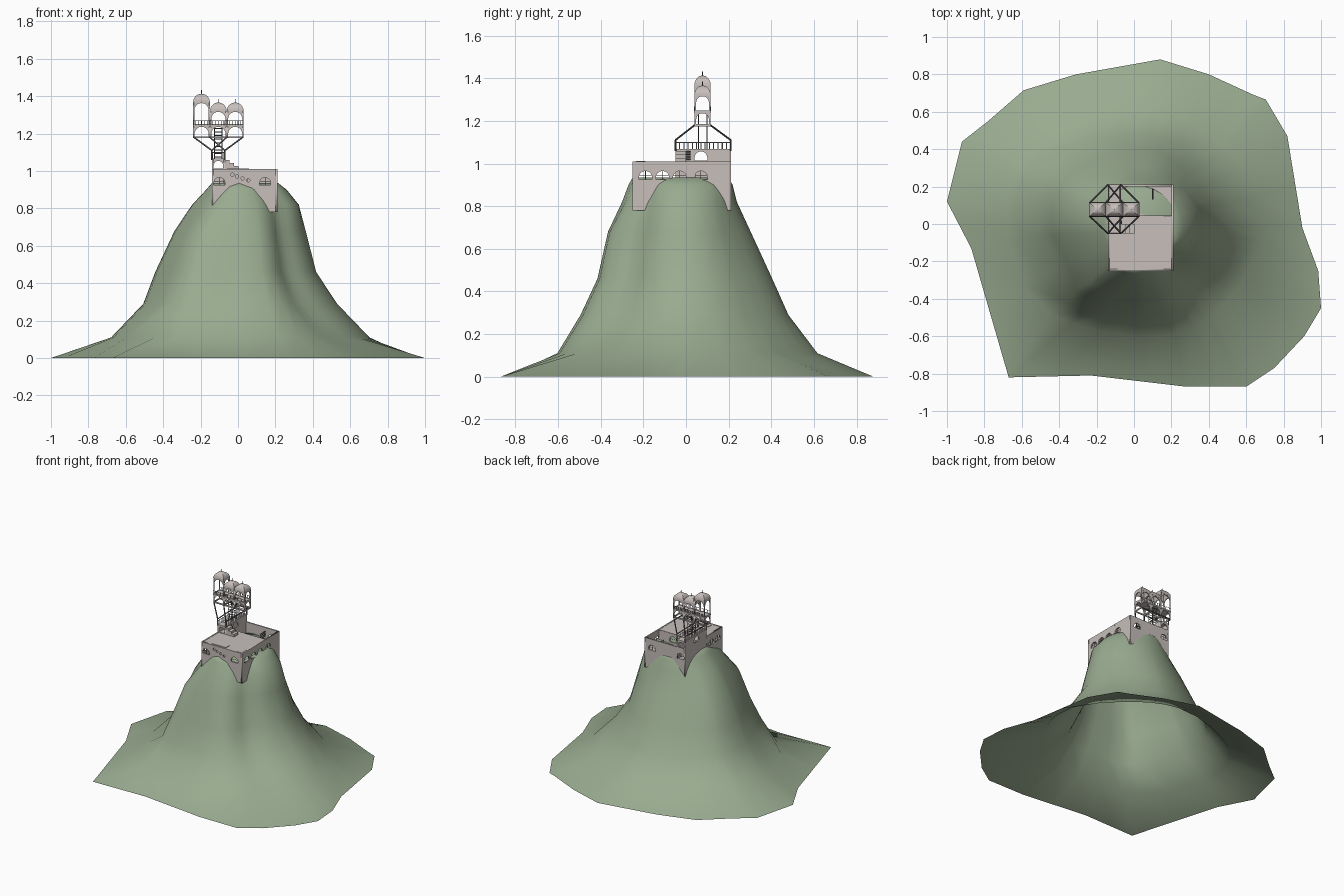
import bpy, bmesh, math
from mathutils import Vector, Matrix

if "Cube" in bpy.data.objects:
    bpy.data.objects.remove(bpy.data.objects["Cube"])


def material(name, rgb):
    m = bpy.data.materials.new(name)
    m.use_nodes = True
    m.diffuse_color = (*rgb, 1)
    m.node_tree.nodes["Principled BSDF"].inputs["Base Color"].default_value = (*rgb, 1)
    return m


GRASS = material("grass green", (0.32, 0.41, 0.28))
STONE = material("pale stone", (0.57, 0.52, 0.50))
IRON = material("dark iron", (0.12, 0.12, 0.12))


def link(name, mesh, mat):
    mesh.materials.clear()
    mesh.materials.append(mat)
    ob = bpy.data.objects.new(name, mesh)
    bpy.context.collection.objects.link(ob)
    return ob


def finish(name, bm, mat):
    mesh = bpy.data.meshes.new(name)
    bmesh.ops.recalc_face_normals(bm, faces=bm.faces)
    bm.to_mesh(mesh)
    bm.free()
    return link(name, mesh, mat)


def boxes(name, spans, mat=STONE):
    """Boxes given as (x0, x1, y0, y1, z0, z1), in one object."""
    bm = bmesh.new()
    for x0, x1, y0, y1, z0, z1 in spans:
        m = Matrix.Translation(((x0 + x1) / 2, (y0 + y1) / 2, (z0 + z1) / 2))
        bmesh.ops.create_cube(bm, size=1, matrix=m @ Matrix.Diagonal((x1 - x0, y1 - y0, z1 - z0, 1)))
    return finish(name, bm, mat)


def beams(name, pairs, r=0.003, mat=IRON):
    """Thin square bars between pairs of points, in one object."""
    bm = bmesh.new()
    for a, b in pairs:
        a, b = Vector(a), Vector(b)
        d = b - a
        m = Matrix.Translation((a + b) / 2) @ d.to_track_quat('Z', 'Y').to_matrix().to_4x4()
        bmesh.ops.create_cone(bm, cap_ends=True, segments=4, radius1=r, radius2=r, depth=d.length, matrix=m)
    return finish(name, bm, mat)


def arch_points(c, z, w, h):
    """Outline of a round-headed opening."""
    spring = max(z + h - w / 2, z)
    rise = z + h - spring
    pts = [(c - w / 2, z), (c + w / 2, z)]
    return pts + [(c + w / 2 * math.cos(math.pi * i / 10), spring + rise * math.sin(math.pi * i / 10))
                  for i in range(11)]


def panel(name, axis, at, u0, u1, z0, z1, arches=(), rounds=(), t=0.01, mat=STONE):
    """Upright wall facing along an axis, pierced by arches and round holes."""
    cu = bpy.data.curves.new(name, 'CURVE')
    cu.dimensions, cu.fill_mode, cu.extrude = '2D', 'BOTH', t / 2
    outlines = [[(u0, z0), (u1, z0), (u1, z1), (u0, z1)]]
    outlines += [arch_points(*a) for a in arches]
    outlines += [[(c + r * math.cos(k * math.pi / 5), z + r * math.sin(k * math.pi / 5)) for k in range(10)]
                 for c, z, r in rounds]
    for pts in outlines:
        s = cu.splines.new('POLY')
        s.points.add(len(pts) - 1)
        s.use_cyclic_u = True
        for p, (u, v) in zip(s.points, pts):
            p.co = (u, v, 0, 1)
    tmp = bpy.data.objects.new(name, cu)
    bpy.context.collection.objects.link(tmp)
    dg = bpy.context.evaluated_depsgraph_get()
    mesh = bpy.data.meshes.new_from_object(tmp.evaluated_get(dg))
    bpy.data.objects.remove(tmp)
    if axis == 'y':
        m = Matrix(((1, 0, 0, 0), (0, 0, -1, at), (0, 1, 0, 0), (0, 0, 0, 1)))
    else:
        m = Matrix(((0, 0, 1, at), (1, 0, 0, 0), (0, 1, 0, 0), (0, 0, 0, 1)))
    mesh.transform(m)
    # glazing bars
    bars = []
    place = (lambda u, z: (u, at, z)) if axis == 'y' else (lambda u, z: (at, u, z))
    for c, z, w, h in arches:
        if w < 0.07 and z < 1:
            bars += [(place(c, z), place(c, z + h)), (place(c - w / 2, z + h / 2), place(c + w / 2, z + h / 2))]
    if bars:
        beams(name + "_glazing_bars", bars, 0.0012)
    return link(name, mesh, mat)


# Hill: base outline, then rings of x and y extents, open underneath
outline = [(-1, .12), (-.87, -.13), (-.67, -.82), (-.23, -.81), (.28, -.87), (.6, -.87), (.75, -.77),
           (.91, -.6), (1, -.45), (.985, -.25), (.9, -.02), (.82, .47), (.705, .665), (.64, .69), (.4, .8),
           (.14, .88), (-.31, .8), (-.59, .715), (-.78, .55), (-.92, .44)]
levels = [(.11, -.69, .69, -.61, .61), (.29, -.515, .52, -.5, .475), (.46, -.45, .41, -.42, .4),
          (.68, -.345, .355, -.37, .3), (.82, -.245, .325, -.3, .24), (.9, -.17, .26, -.27, .22),
          (.935, -.14, .215, -.25, .2)]
base = []
for i, p in enumerate(outline):
    q = Vector(outline[(i + 1) % len(outline)])
    base += [Vector(p), Vector(p).lerp(q, 0.5)]
bm = bmesh.new()
rings = [[bm.verts.new((p.x, p.y, 0)) for p in base]]
for z, xl, xr, yf, yb in levels:
    ring = []
    for p in base:
        a = math.atan2(p.y, p.x)
        deg = math.degrees(a)
        lump = 1 + 0.025 * math.sin(5 * a + 1) * (z < 0.8)
        if z > 0.25:
            lump -= 0.13 * math.exp(-((deg + 45) / 16) ** 2)        # gully below the front corner
            lump -= 0.08 * math.exp(-((deg + 150) / 12) ** 2)       # gully on the other flank
            lump += 0.10 * math.exp(-((deg + 122) / 12) ** 2) * (z < 0.8)  # spur
        x = math.cos(a) * (xr if p.x > 0 else -xl) * lump
        y = math.sin(a) * (yb if p.y > 0 else -yf) * lump
        ring.append(bm.verts.new((x, y, z)))
    rings.append(ring)
for lo, hi in zip(rings, rings[1:]):
    for i in range(len(lo)):
        j = (i + 1) % len(lo)
        bm.faces.new((lo[i], lo[j], hi[j], hi[i]))
peak = bm.verts.new((0.03, -0.02, 0.915))
top = rings[-1]
for i in range(len(top)):
    bm.faces.new((top[i], top[(i + 1) % len(top)], peak))
hill = finish("hill", bm, GRASS)
for f in hill.data.polygons:
    f.use_smooth = True

# Main house walls with matching windows on opposite sides
X0, X1, Y0, Y1 = -.14, .21, -.25, .21
side = [(y, .925, .062, .04) for y in (-.19, -.11, -.03, .07)]
ends = [(x, .925, .06, .04) for x in (-.1, .145)]
stair_lights = [(-.03, .98, .009), (-.005, .97, .009), (.025, .96, .009), (.055, .95, .009)]
panel("right_wall", 'x', X1 - .005, Y0, Y1, .78, 1.01, side)
panel("left_wall", 'x', X0 + .005, Y0, Y1, .78, 1.01, side)
panel("front_wall", 'y', Y0 + .005, X0, X1, .78, 1.01, ends, stair_lights)
panel("back_wall", 'y', Y1 - .005, X0, X1, .78, 1.01, ends)
panel("courtyard_wall", 'y', .04, X0, X1, .92, 1.005, [(.08, .94, .06, .045)])
boxes("flat_roof", [(X0 + .002, X1 - .002, Y0 + .002, .044, .998, 1.008)])
boxes("courtyard_floor", [(X0 + .002, X1 - .002, .04, Y1 - .002, .912, .922)])
boxes("roof_hatch", [(-.06, .06, -.235, -.19, 1.006, 1.012)])
beams("courtyard_shutter", [((.1, .13, z), (.1, .19, z)) for z in (.95, .962, .974, .986)], .004)

# Upper gatehouse carrying the tower, with steps and a railing
B0, B1, C0, C1 = -.14, -.07, -.05, .21
for name, x in (("left", B0 + .004), ("right", B1 - .004)):
    panel("gatehouse_%s_wall" % name, 'x', x, C0, C1, .92, 1.065, [(.07, 1.015, .06, .042)], t=.008)
for name, y in (("front", C0 + .004), ("back", C1 - .004)):
    panel("gatehouse_%s_wall" % name, 'y', y, B0, B1, .99, 1.065, [(-.105, 1.012, .05, .042)], t=.008)
boxes("gatehouse_roof", [(B0, B1, C0, C1, 1.06, 1.068)])
boxes("steps", [(B1 + .024 * i, B1 + .024 * (i + 1), C0, 0, 1, 1.06 - .017 * i) for i in range(3)])
beams("gatehouse_shutter", [((B1 + .002, -.045, z), (B1 + .002, .02, z)) for z in (1.02, 1.032, 1.044, 1.056)], .004)
rail = []
for x in (B0 + .004, B1 - .004):
    rail += [((x, C0, 1.098), (x, C1, 1.098))]
    rail += [((x, C0 + .02 * i, 1.065), (x, C0 + .02 * i, 1.1)) for i in range(14)]
for y in (C0, C1):
    rail += [((B0, y, 1.098), (B1, y, 1.098))]
beams("gatehouse_railing", rail, .0025, STONE)

# Splayed legs and central ladder shaft
TY0, TY1 = .04, .115
legs = []
for y, ty in ((C0, TY0), (C1, TY1)):
    for x, ends_x in ((B0, (-.235, -.06)), (B1, (.025, -.15))):
        legs += [((x, y, 1.06), (x, y, 1.11))]
        legs += [((x, y, 1.11), (tx, ty, 1.18)) for tx in ends_x]
beams("tower_legs", legs, .0045)
shaft = []
for x in (-.125, -.085):
    for y in (.058, .098):
        shaft.append(((x, y, 1.06), (x, y, 1.24)))
for i in range(9):
    z = 1.075 + .019 * i
    shaft += [((-.125, y, z), (-.085, y, z)) for y in (.058, .098)]
beams("ladder_shaft", shaft, .0025)


def pavilion(name, cx, eave):
    """Two-storey arched kiosk with a square dome."""
    hw = .045
    cy = (TY0 + TY1) / 2
    for z0, z1, sill in ((1.175, 1.24, 1.185), (1.245, eave, 1.25)):
        h = z1 - sill - .004
        for y in (TY0 + .003, TY1 - .003):
            panel(name + "_arch", 'y', y, cx - hw, cx + hw, z0, z1, [(cx, sill, .076, h)], t=.006)
        for x in (cx - hw + .003, cx + hw - .003):
            panel(name + "_side_arch", 'x', x, TY0, TY1, z0, z1, [(cy, sill, .06, h)], t=.006)
    boxes(name + "_floor", [(cx - hw, cx + hw, TY0 - .003, TY1 + .003, 1.237, 1.247)])
    # square dome lofted from shrinking squares
    bm = bmesh.new()
    prev = None
    for i in range(7):
        a = math.pi / 2 * i / 6
        s = max(math.cos(a), .04)
        ring = [bm.verts.new((cx + sx * s * hw, cy + sy * s * .0385, eave + .046 * math.sin(a)))
                for sx, sy in ((-1, -1), (1, -1), (1, 1), (-1, 1))]
        if prev:
            for k in range(4):
                bm.faces.new((prev[k], prev[(k + 1) % 4], ring[(k + 1) % 4], ring[k]))
        prev = ring
    bm.faces.new(prev)
    finish(name + "_dome", bm, STONE)
    beams(name + "_finial", [((cx, cy, eave + .04), (cx, cy, eave + .066))], .002)
    bars = []
    for y in (TY0, TY1):
        bars.append(((cx - hw, y, 1.268), (cx + hw, y, 1.268)))
        bars += [((cx + d * .015, y, 1.245), (cx + d * .015, y, 1.268)) for d in range(-2, 3)]
    beams(name + "_railing", bars, .0015)


# Three kiosks in a row, the first one taller
for label, cx, eave in (("tall_kiosk", -.195, 1.367), ("middle_kiosk", -.105, 1.32), ("end_kiosk", -.015, 1.32)):
    pavilion(label, cx, eave)
